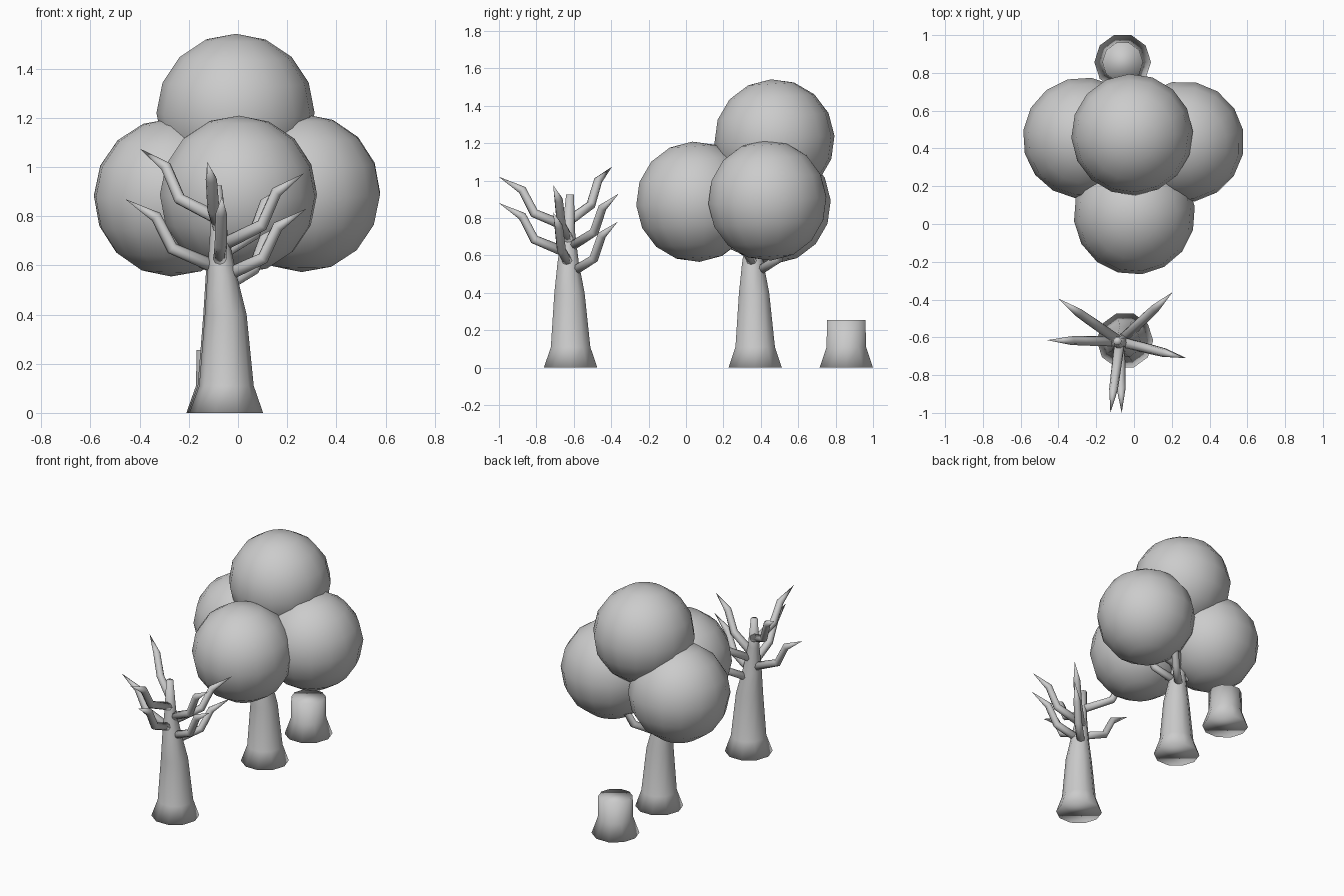
import bpy, bmesh, math
from mathutils import Vector, Matrix

if "Cube" in bpy.data.objects:
    bpy.data.objects.remove(bpy.data.objects["Cube"])


def finish(bm, name):
    bmesh.ops.recalc_face_normals(bm, faces=bm.faces[:])
    for f in bm.faces:
        f.smooth = True
    me = bpy.data.meshes.new(name)
    bm.to_mesh(me)
    bm.free()
    ob = bpy.data.objects.new(name, me)
    bpy.context.collection.objects.link(ob)
    return ob


def tube(bm, points, radii, sides, horizontal=False):
    """Loft rings along a path; a zero radius makes a pointed end."""
    pts = [Vector(p) for p in points]
    rings = []
    for i, (p, r) in enumerate(zip(pts, radii)):
        if r == 0:
            rings.append([bm.verts.new(p)])
            continue
        if horizontal:
            u, v = Vector((1, 0, 0)), Vector((0, 1, 0))
        else:
            before = (p - pts[i - 1]).normalized() if i else Vector()
            after = (pts[i + 1] - p).normalized() if i + 1 < len(pts) else Vector()
            t = (before + after).normalized()
            u = Vector((0, 0, 1)).cross(t).normalized()
            v = t.cross(u)
        angles = [2 * math.pi * k / sides for k in range(sides)]
        rings.append([bm.verts.new(p + r * (u * math.cos(a) + v * math.sin(a)))
                      for a in angles])
    for a, b in zip(rings, rings[1:]):
        for k in range(sides):
            n = (k + 1) % sides
            if len(b) == 1:
                bm.faces.new((a[k], a[n], b[0]))
            else:
                bm.faces.new((a[k], a[n], b[n], b[k]))
    for ring in (rings[0], rings[-1]):
        if len(ring) > 2:
            bm.faces.new(ring)


# Trunk stations: x, y, z, radius
TRUNK = [(-0.048, -0.617, 0.0, 0.15), (-0.047, -0.617, 0.11, 0.111),
         (-0.05, -0.623, 0.40, 0.085), (-0.065, -0.63, 0.56, 0.06),
         (-0.078, -0.628, 0.73, 0.036), (-0.088, -0.62, 0.925, 0.022)]

# Branches: tip x, tip y, tip z, base z
BRANCHES = [(-0.40, -0.395, 1.075, 0.79), (-0.46, -0.615, 0.87, 0.59),
            (-0.125, -1.0, 1.02, 0.75), (-0.065, -1.0, 0.88, 0.61),
            (0.27, -0.71, 0.975, 0.68), (0.278, -0.71, 0.83, 0.55),
            (0.205, -0.36, 0.93, 0.645), (0.20, -0.365, 0.78, 0.505)]


def bare_tree(prefix, dx, dy):
    # trunk
    bm = bmesh.new()
    tube(bm, [(x + dx, y + dy, z) for x, y, z, r in TRUNK],
         [s[3] for s in TRUNK], 10, True)
    finish(bm, prefix + "_trunk")
    # crooked pointed branches
    bm = bmesh.new()
    for tx, ty, tz, bz in BRANCHES:
        base = Vector((-0.075 + dx, -0.622 + dy, bz))
        flat = Vector((tx + dx, ty + dy, bz)) - base
        rise = Vector((0, 0, tz - bz))
        path = [base + flat * f + rise * h
                for f, h in ((0.05, 0.02), (0.50, 0.28), (0.67, 0.74), (1, 1))]
        tube(bm, path, (0.027, 0.025, 0.023, 0), 8)
    finish(bm, prefix + "_branches")


bare_tree("dead_tree", 0, 0)
bare_tree("leafy_tree", -0.006, 0.987)

# foliage balls of the leafy tree
BALLS = {"top": (-0.01, 0.473, 1.22), "front": (0.002, 0.053, 0.887),
         "right": (0.262, 0.435, 0.894), "left": (-0.267, 0.455, 0.876)}
for i, (name, loc) in enumerate(BALLS.items()):
    bm = bmesh.new()
    rot = Matrix.Rotation(math.radians(4 * i + 3), 4, 'Z') @ Matrix.Rotation(0.06, 4, 'X')
    bmesh.ops.create_uvsphere(bm, u_segments=16, v_segments=8, radius=0.322,
                              matrix=Matrix.Translation(loc) @ rot)
    finish(bm, "foliage_" + name)

# stump
bm = bmesh.new()
c = (-0.06, 0.857)
tube(bm, [(*c, 0), (*c, 0.11), (*c, 0.255)], (0.15, 0.111, 0.108), 10, True)
finish(bm, "stump")
